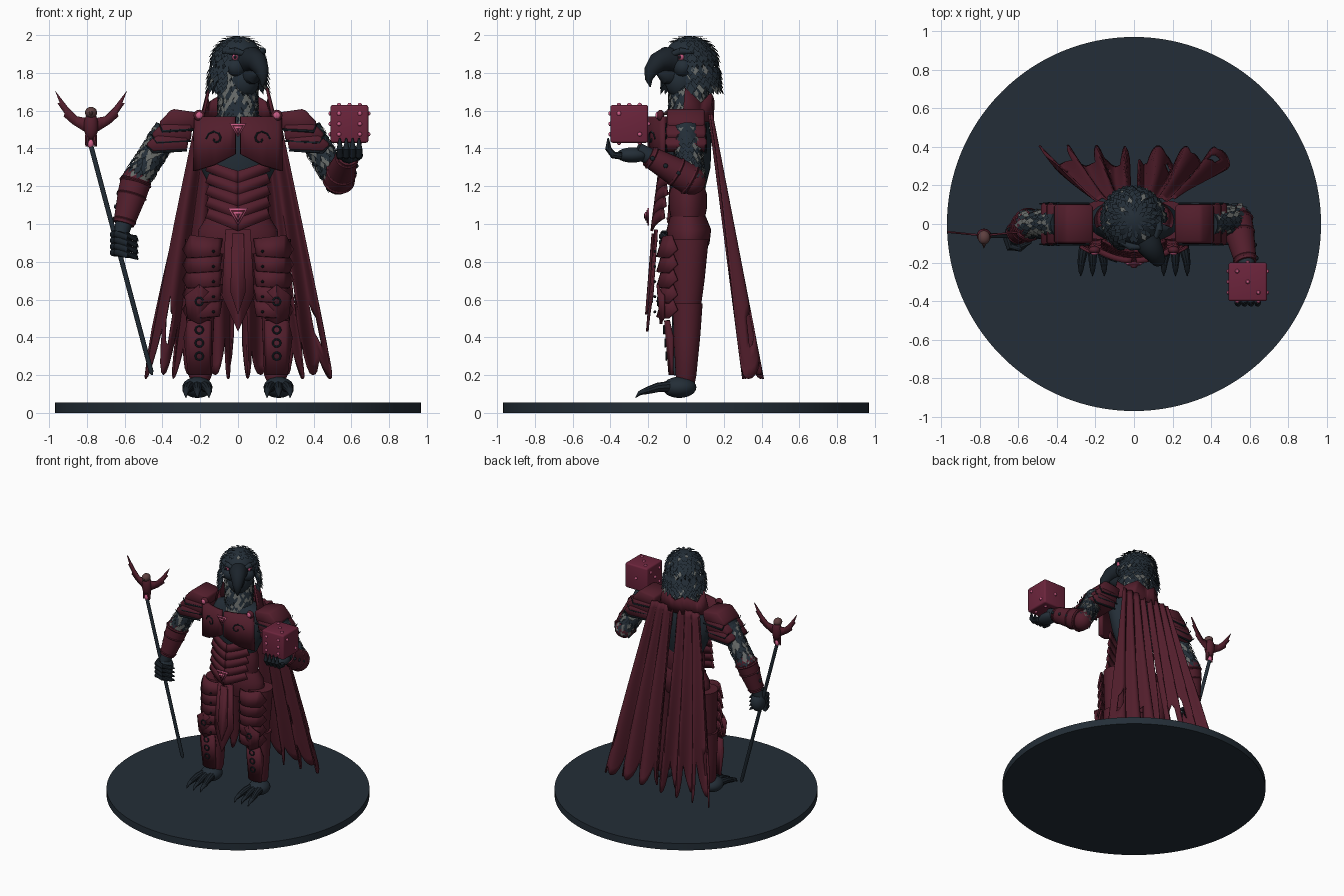
import bpy, bmesh, math, random
from mathutils import Vector, Matrix

random.seed(4)
if "Cube" in bpy.data.objects:
    bpy.data.objects.remove(bpy.data.objects["Cube"])
parts = []


def material(name, r, g, b):
    m = bpy.data.materials.new(name)
    m.use_nodes = True
    m.diffuse_color = (r, g, b, 1)
    m.node_tree.nodes["Principled BSDF"].inputs["Base Color"].default_value = (r, g, b, 1)
    return m


SLATE = material("dark slate", .017, .027, .038)
MAROON = material("deep maroon", .085, .013, .025)
CRIMSON = material("dice crimson", .15, .018, .045)
PINK = material("pink enamel", .6, .11, .24)
GREY = material("feather grey", .13, .14, .135)
BLACK = material("beak black", .011, .017, .024)
BROWN = material("dusty brown", .11, .05, .05)


def finish(name, bm, *mats):
    me = bpy.data.meshes.new(name)
    bm.to_mesh(me)
    bm.free()
    for m in mats:
        me.materials.append(m)
    ob = bpy.data.objects.new(name, me)
    bpy.context.collection.objects.link(ob)
    parts.append(ob)
    return ob


def skin(name, rings, m):
    """Closed surface through a list of point rings."""
    bm = bmesh.new()
    vs = [[bm.verts.new(p) for p in r] for r in rings]
    n = len(vs[0])
    for a, b in zip(vs, vs[1:]):
        for i in range(n):
            bm.faces.new((a[i], a[(i + 1) % n], b[(i + 1) % n], b[i]))
    bm.faces.new(vs[0][::-1])
    bm.faces.new(vs[-1])
    bmesh.ops.recalc_face_normals(bm, faces=bm.faces[:])
    return finish(name, bm, m)


def circle(n):
    return [(math.cos(math.tau * i / n), math.sin(math.tau * i / n)) for i in range(n)]


def loft(name, levels, m, x=0, n=28):
    """Upright form from levels of (z, half width, half depth, y)."""
    return skin(name, [[(x + rx * c, y + ry * s, z) for c, s in circle(n)]
                       for z, rx, ry, y in levels], m)


def tube(name, pts, radii, m, n=14):
    pts = [Vector(p) for p in pts]
    rings = []
    for i, p in enumerate(pts):
        t = (pts[min(i + 1, len(pts) - 1)] - pts[max(i - 1, 0)]).normalized()
        a = t.cross(Vector((.9, .4, .1))).normalized()
        b = t.cross(a)
        rings.append([p + (a * c + b * s) * radii[i] for c, s in circle(n)])
    return skin(name, rings, m)


def ball(name, c, r, m, seg=24):
    bm = bmesh.new()
    r = r if isinstance(r, tuple) else (r, r, r)
    bmesh.ops.create_uvsphere(bm, u_segments=seg, v_segments=seg // 2, radius=1,
                              matrix=Matrix.Translation(c) @ Matrix.Diagonal((*r, 1)))
    return finish(name, bm, m)


def plate(name, outline, m, place, thick=.014, cuts=8):
    """Flat outline (u, v), cut across u and bent into place."""
    bm = bmesh.new()
    bm.faces.new([bm.verts.new((u, v, 0)) for u, v in outline])
    lo, hi = min(u for u, v in outline), max(u for u, v in outline)
    for i in range(1, cuts):
        bmesh.ops.bisect_plane(bm, geom=bm.verts[:] + bm.edges[:] + bm.faces[:],
                               plane_co=(lo + (hi - lo) * i / cuts, 0, 0), plane_no=(1, 0, 0))
    for v in bm.verts:
        v.co = place(v.co.x, v.co.y)
    ob = finish(name, bm, m)
    mod = ob.modifiers.new("thickness", "SOLIDIFY")
    mod.thickness, mod.offset = thick, 0
    return ob


def feathers(name, sites, chance):
    """Pointed vanes at (position, outward normal, direction, length)."""
    bm = bmesh.new()
    for p, n, d, l in sites:
        d = (d - n * d.dot(n)).normalized()
        side = n.cross(d) * l * .28
        mid = p + d * l * .55 + n * l * .16
        f = bm.faces.new([bm.verts.new(q) for q in
                          (p, mid + side, p + d * l + n * l * .22, mid - side)])
        f.material_index = int(random.random() < chance)
    return finish(name, bm, SLATE, GREY)


def limb_sites(a, b, r, rows, around, l):
    a, b = Vector(a), Vector(b)
    t = (b - a).normalized()
    e = t.cross(Vector((.9, .4, .1))).normalized()
    for i in range(rows):
        for j in range(around):
            w = math.tau * (j + .5 * (i % 2) + random.uniform(-.2, .2)) / around
            n = e * math.cos(w) + t.cross(e) * math.sin(w)
            yield a.lerp(b, i / rows) + n * r, n, t, l * random.uniform(.8, 1.2)


# Base
loft("base_disc", [(0, .97, .97, 0), (.055, .97, .97, 0)], SLATE, n=128)

# Body core
loft("hips", [(.84, .19, .09, .01), (.9, .215, .11, .015), (.97, .21, .118, .015),
              (1.04, .165, .095, .01)], MAROON)
loft("waist", [(1.03, .16, .09, .01), (1.08, .165, .1, .01), (1.16, .165, .1, .01),
               (1.21, .15, .085, .01)], MAROON)
loft("chest", [(1.18, .14, .09, .01), (1.3, .2, .115, .015), (1.45, .24, .12, .015),
               (1.54, .2, .1, .02), (1.58, .1, .08, .02)], SLATE)
loft("neck", [(1.5, .12, .1, .02), (1.62, .1, .095, .015), (1.8, .1, .1, .015)], SLATE)
feathers("neck_feathers", limb_sites((0, .015, 1.82), (0, .015, 1.52), .1, 15, 26, .05), .45)

# Head, turned toward its left
turn = Matrix.Translation((0, .02, 0)) @ Matrix.Rotation(.55, 4, 'Z')
head = [ball("skull", (0, 0, 1.87), (.125, .14, .125), SLATE, 32),
        ball("throat", (0, -.05, 1.76), (.085, .09, .1), SLATE),
        tube("upper_beak", [(0, -.09, 1.86), (0, -.15, 1.872), (0, -.2, 1.855), (0, -.243, 1.81),
                            (0, -.255, 1.765), (0, -.245, 1.725)],
             [.07, .066, .053, .037, .02, .003], BLACK, 20),
        tube("lower_beak", [(0, -.09, 1.785), (0, -.16, 1.78), (0, -.2, 1.795)],
             [.05, .038, .008], BLACK)]
for s in (-1, 1):
    head += [ball("cheek", (s * .06, -.085, 1.83), (.055, .045, .05), SLATE),
             ball("eye", (s * .083, -.105, 1.883), .017, PINK, 14),
             ball("pupil", (s * .091, -.119, 1.884), .008, BLACK, 10),
             tube("brow", [(s * .04, -.14, 1.9), (s * .085, -.11, 1.915), (s * .125, -.05, 1.91)],
                  [.012, .02, .008], SLATE)]
sites = []
for i in range(13):
    lat = math.radians(78 - 10 * i)
    count = max(6, int(34 * math.cos(lat)))
    for j in range(count):
        w = math.tau * (j + random.random() * .6) / count
        if math.sin(w) < -.55 and i > 2:
            continue
        n = Vector((math.cos(lat) * math.cos(w), math.cos(lat) * math.sin(w), math.sin(lat)))
        flat = Vector((n.x, n.y, 0)).normalized()
        p = Vector((n.x * .126, n.y * .141, 1.87 + n.z * .126))
        if i > 7:
            p = Vector((flat.x * .13, flat.y * .14, 1.87 - .022 * (i - 7)))
            n = (flat + Vector((0, 0, .35))).normalized()
        sites.append((p, n, Vector((0, 0, -1)) + flat * .2, .045 + .0035 * i))
head.append(feathers("head_feathers", sites, .1))
for ob in head:
    ob.data.transform(turn)

# Standing collar around the nape
plate("collar", [(-1.9, 1.54), (1.9, 1.54), (1.75, 1.72), (1.1, 1.64), (.5, 1.69), (0, 1.64),
                 (-.5, 1.69), (-1.1, 1.64), (-1.75, 1.72)], MAROON,
      lambda a, z: Vector((math.sin(a) * (.2 - .25 * (z - 1.54)),
                           .02 + math.cos(a) * (.12 + .04 * (z - 1.54)), z)), cuts=20)


# Inverted triangle badge with an inner triangle
def badge(name, z, y, r):
    for k, m, dy in ((1, PINK, 0), (.78, MAROON, -.006), (.5, PINK, -.012), (.28, MAROON, -.018)):
        plate(name, [(-r * k, z + r * k * .75), (r * k, z + r * k * .75), (0, z - r * k)], m,
              lambda u, v, dy=dy: Vector((u, y + dy, v)), .008, 1)


badge("chest_badge", 1.5, -.205, .042)
badge("belt_badge", 1.045, -.2, .052)

# Tabard and its studs
plate("tabard", [(-.065, .97), (.065, .97), (.085, .62), (0, .43), (-.085, .62)], MAROON,
      lambda x, z: Vector((x, -.205 + .08 * (z - .43) + 1.5 * x * x, z)))
plate("tabard_ridge", [(-.03, .95), (.03, .95), (.04, .64), (0, .52), (-.04, .64)], MAROON,
      lambda x, z: Vector((x, -.217 + .08 * (z - .43) + 1.5 * x * x, z)))

for s in (-1, 1):
    side = "left_" if s > 0 else "right_"
    # Chest plate halves with spiral reliefs
    chest_at = lambda x, z, d=0: Vector((s * x, -.19 - d + 1.5 * x * x, z))
    plate(side + "breastplate", [(.012, 1.57), (.225, 1.57), (.23, 1.28), (.13, 1.31), (.012, 1.37)],
          MAROON, chest_at, .03)
    tube(side + "chest_spiral", [chest_at(.12 + (.05 - .005 * k) * math.cos(k * .7),
                                          1.45 + (.05 - .005 * k) * math.sin(k * .7), .017)
                                 for k in range(10)], [.005] * 10, BLACK, 6)
    ball(side + "shoulder_clasp", (s * .205, -.135, 1.575), (.03, .02, .03), MAROON)
    ball(side + "clasp_gem", (s * .205, -.152, 1.575), (.018, .01, .018), PINK)
    # Abdomen chevrons
    for i in range(5):
        z = 1.33 - .062 * i
        plate(side + "abdomen_plate", [(0, z - .05), (.15, z), (.17, z - .05), (0, z - .12)], MAROON,
              lambda x, v: Vector((s * x, -.135 - .008 * i + .12 * (v - z) + 2 * x * x, v)))
    # Layered pauldron
    for i, row in enumerate(([(.21, 1.59), (.35, 1.61), (.42, 1.535), (.4, 1.49), (.23, 1.5)],
                             [(.24, 1.53), (.4, 1.535), (.46, 1.475), (.43, 1.43), (.25, 1.44)],
                             [(.26, 1.46), (.43, 1.475), (.49, 1.42), (.45, 1.38), (.27, 1.39)])):
        ob = plate(side + "pauldron", row, MAROON, lambda x, z: Vector((s * x, 0, z)), .2 + .01 * i, 1)
        bev = ob.modifiers.new("edge", "BEVEL")
        bev.width = .012
        for y in (-.105, .105):
            tube(side + "pauldron_trim", [(s * row[4][0], y, row[4][1]), (s * row[3][0], y, row[3][1]),
                                          (s * row[2][0], y, row[2][1])], [.006, .008, .003], BLACK, 6)
    # Legs
    loft(side + "shin", [(.15, .04, .045, 0), (.2, .062, .055, 0), (.4, .07, .07, .005),
                         (.58, .078, .08, .008)], MAROON, s * .2)
    loft(side + "thigh", [(.57, .075, .075, .005), (.7, .085, .088, .01), (.92, .095, .1, .02)],
         MAROON, s * .185)
    for i in range(5):
        z = .94 - .08 * i
        plate(side + "tasset", [(.085, z - .02), (.25, z), (.29, z - .075), (.265, z - .12), (.1, z - .11)],
              MAROON, lambda x, v: Vector((s * x, -.135 + .3 * (v - z + .06) + 6 * (x - .165) ** 2, v)))
        ball(side + "tasset_stud", (s * .13, -.165, z - .085), .008, BLACK, 8)
        ball(side + "tabard_stud", (s * .055, -.197 + .08 * (z - .43), z - .03), .008, BLACK, 8)
    front = lambda x, z: Vector((s * x, -.135 + .08 * (.5 - z) + 5 * (x - .205) ** 2, z))
    plate(side + "knee_plate", [(.13, .62), (.205, .68), (.28, .62), (.265, .5), (.205, .47), (.145, .5)],
          MAROON, front)
    plate(side + "greave", [(.145, .49), (.265, .49), (.285, .4), (.26, .2), (.15, .2), (.14, .4)],
          MAROON, lambda x, z: front(x, z) + Vector((0, .025, 0)))
    for z in (.3, .37, .44, .59):
        bpy.ops.mesh.primitive_torus_add(location=(s * .205, front(.205, z).y + (.014 if z < .5 else -.008), z),
                                         rotation=(math.pi / 2, 0, 0), major_radius=.02,
                                         minor_radius=.005, major_segments=16, minor_segments=6)
        ring = bpy.context.object
        ring.name = side + "leg_ring"
        ring.data.materials.append(BLACK)
        parts.append(ring)
    # Clawed feet
    ball(side + "foot", (s * .215, -.035, .135), (.08, .09, .056), SLATE)
    for k in (-1, 0, 1):
        x = s * .215 + k * .035
        tube(side + "toe", [(x, -.08, .14), (x + k * .015, -.15, .135), (x + k * .024, -.2, .12),
                            (x + k * .026, -.245, .105), (x + k * .026, -.268, .08)],
             [.03, .025, .02, .012, .002], BLACK, 10)

# Arms: raised left, lowered right
arms = {"left_": [(.37, 0, 1.5), (.53, .03, 1.23), (.58, -.2, 1.36)],
        "right_": [(-.37, 0, 1.5), (-.54, 0, 1.23), (-.605, -.045, 1.0)]}
for side, (a, b, c) in arms.items():
    tube(side + "upper_arm", [a, b], [.075, .06], SLATE)
    feathers(side + "arm_feathers", limb_sites(a, b, .066, 11, 16, .055), .35)
    ball(side + "elbow", b, .075, MAROON)
    b, c = Vector(b), Vector(c)
    tube(side + "bracer", [b, b.lerp(c, .3), c], [.082, .078, .056], MAROON, 24)
    for t, r in ((.05, .088), (.35, .082), (.92, .064)):
        d = (c - b) * .03
        p = b.lerp(c, t)
        tube(side + "bracer_band", [p - d, p, p + d], [r - .006, r, r - .006], MAROON, 24)
    for t, w in ((.3, 0), (.6, 1), (.9, 2)):
        ball(side + "bracer_stud", b.lerp(c, t) + Vector((math.copysign(.072 - .006 * w, b.x), 0, 0)), .013, BLACK, 10)
    tube(side + "wrist", [c, c + (c - b).normalized() * .07], [.045, .04], SLATE)

# Hands
ball("left_palm", (.59, -.285, 1.365), (.06, .085, .04), SLATE)
for k in (-1.5, -.5, .5, 1.5):
    x = .59 + k * .034
    tube("left_finger", [(x, -.34, 1.36), (x, -.385, 1.365), (x, -.412, 1.4), (x, -.412, 1.455)],
         [.02, .02, .017, .004], BLACK, 10)
ball("right_fist", (-.615, -.05, .905), (.055, .06, .075), SLATE)
for k in range(4):
    z = .945 - .032 * k
    tube("right_finger", [(-.66, -.07, z), (-.645, -.12, z), (-.59, -.125, z - .01), (-.545, -.09, z - .02),
                          (-.53, -.06, z - .035)], [.02, .021, .02, .017, .004], BLACK, 10)

# Staff with winged finial
tube("staff", [(-.455, -.06, .2), (-.46, -.06, .22), (-.78, -.06, 1.42)], [.004, .013, .013], SLATE)
ball("finial_gem", (-.78, -.06, 1.425), (.018, .018, .025), PINK, 12)
ball("finial_body", (-.778, -.06, 1.52), (.038, .036, .075), MAROON)
ball("finial_head", (-.778, -.07, 1.59), (.032, .036, .03), BROWN)
tube("finial_beak", [(-.778, -.1, 1.59), (-.778, -.125, 1.575)], [.012, .002], BROWN, 8)
for s in (-1, 1):
    plate("finial_wing", [(.02, 1.56), (.075, 1.57), (.12, 1.615), (.19, 1.705), (.165, 1.64), (.178, 1.64),
                          (.14, 1.585), (.145, 1.57), (.1, 1.53), (.02, 1.48)], MAROON,
          lambda x, z: Vector((-.778 + s * x, -.06 + .1 * x, z)), .01)
    tube("finial_leg", [(-.778 + s * .015, -.06, 1.47), (-.778 + s * .025, -.065, 1.41)], [.018, .006], MAROON, 8)

# Large die and its raised pips
centre = Vector((.59, -.3, 1.53))
bm = bmesh.new()
bmesh.ops.create_cube(bm, size=.2, matrix=Matrix.Translation(centre))
bmesh.ops.bevel(bm, geom=bm.edges[:], offset=.012, segments=3, affect='EDGES', profile=.5)
finish("die", bm, CRIMSON)
diag, corner = [(-1, -1), (1, 1)], [(-1, 1), (1, -1)]
faces = {(0, -1, 0): diag + corner + [(-1, 0), (1, 0)], (0, 1, 0): [(0, 0)], (0, 0, 1): diag + [(0, 0)],
         (0, 0, -1): diag + corner, (1, 0, 0): diag, (-1, 0, 0): diag + corner + [(0, 0)]}
for n, spots in faces.items():
    n = Vector(n)
    e = Vector((n.y, n.z, n.x))
    for u, v in spots:
        ball("die_pip", centre + n * .1 + (e * u + n.cross(e) * v) * .055, .012, PINK, 10)

# Ragged two-part cape
for s in (-1, 1):
    bm = bmesh.new()
    cols, rows, strips = 56, 26, 7
    notch = [random.uniform(.07, .24) for k in range(strips + 1)]
    grid = []
    for i in range(cols + 1):
        u = i / cols
        k = min(int(u * strips), strips - 1)
        t = 2 * (u * strips - k) - 1
        end = 1 - notch[k + (t > 0)] * abs(t) ** 2.2 - .015 * (k % 2)
        col = []
        for j in range(rows + 1):
            v = end * j / rows
            wave = math.sin(u * 3.3 * math.tau + 1.2 * s + 2 * v)
            x = .015 + u * (.2 + .3 * v) + .012 * v * math.cos(u * 21)
            col.append(bm.verts.new((s * x, .13 + v * (.225 + .045 * wave) + .008 * wave, 1.58 - 1.4 * v)))
        grid.append(col)
    holes = [(14, 19), (30, 17), (44, 20)] if s < 0 else [(18, 20), (38, 18), (48, 20)]
    for i in range(cols):
        for j in range(rows):
            if not any(a <= i < a + 3 and b <= j < b + 3 for a, b in holes):
                bm.faces.new((grid[i][j], grid[i + 1][j], grid[i + 1][j + 1], grid[i][j + 1]))
    cape = finish("cape_left" if s > 0 else "cape_right", bm, MAROON)
    mod = cape.modifiers.new("thickness", "SOLIDIFY")
    mod.thickness, mod.offset = .01, 0

# Smooth rounded forms while keeping hard edges
bpy.ops.object.select_all(action='DESELECT')
for ob in parts:
    ob.select_set(True)
bpy.context.view_layer.objects.active = parts[0]
bpy.ops.object.shade_smooth_by_angle(angle=math.radians(35))
